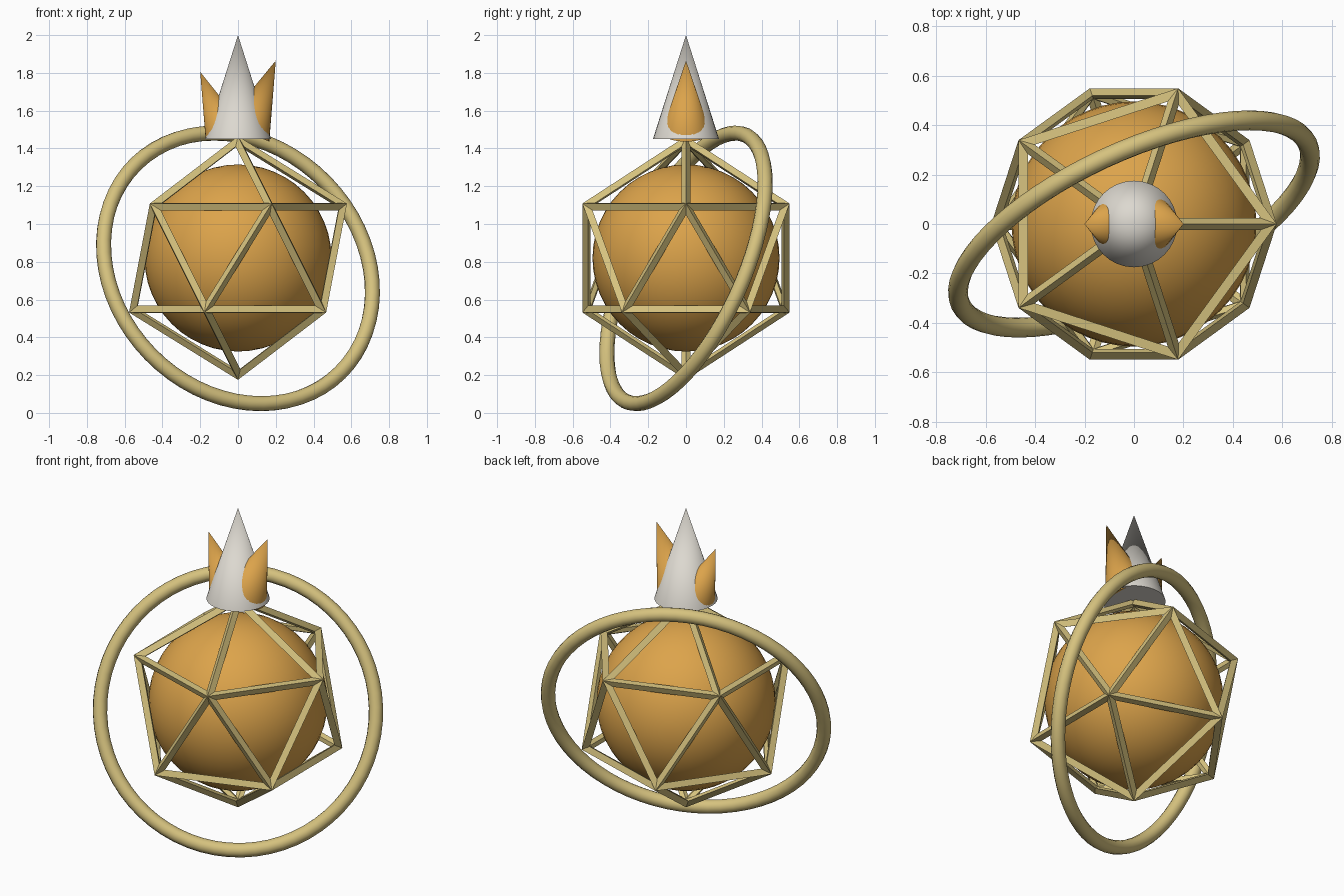
import bpy, math
from mathutils import Vector

if "Cube" in bpy.data.objects:
    bpy.data.objects.remove(bpy.data.objects["Cube"])


def material(name, rgb):
    m = bpy.data.materials.new(name)
    m.diffuse_color = (*rgb, 1.0)
    m.use_nodes = True
    m.node_tree.nodes["Principled BSDF"].inputs["Base Color"].default_value = m.diffuse_color
    return m


ORANGE = material("amber_orange", (0.72, 0.37, 0.07))
BRASS = material("pale_brass", (0.67, 0.54, 0.21))
WHITE = material("warm_white", (0.72, 0.69, 0.63))


def finish(name, mat, smooth=True):
    ob = bpy.context.object
    ob.name = name
    ob.data.materials.append(mat)
    if smooth:
        bpy.ops.object.shade_smooth_by_angle(angle=math.radians(40))
    return ob


def cone(name, mat, base, tip, radius):
    """Cone from the centre of its base to its tip."""
    base, tip = Vector(base), Vector(tip)
    axis = tip - base
    bpy.ops.mesh.primitive_cone_add(
        vertices=32, radius1=radius, radius2=0, depth=axis.length,
        location=(base + tip) / 2,
        rotation=axis.to_track_quat('Z', 'Y').to_euler())
    return finish(name, mat)


# Core ball
bpy.ops.mesh.primitive_uv_sphere_add(segments=48, ring_count=24, radius=0.495,
                                     location=(0, 0, 0.82))
finish("core_ball", ORANGE)

# Twenty-sided open cage of diamond-section bars
bpy.ops.mesh.primitive_ico_sphere_add(subdivisions=1, radius=0.62,
                                      location=(0, 0, 0.82))
cage = finish("cage", BRASS, smooth=False)
wire = cage.modifiers.new("bars", 'WIREFRAME')
wire.thickness = 0.05
wire.use_even_offset = True

# Tilted orbit ring
normal = Vector((0.39, -0.84, 0.376))
bpy.ops.mesh.primitive_torus_add(
    major_radius=0.773, minor_radius=0.04, major_segments=64, minor_segments=12,
    location=(0, 0, 0.765),
    rotation=normal.to_track_quat('Z', 'Y').to_euler())
finish("orbit_ring", BRASS)

# Tall hat with two side spikes leaning outward
cone("hat", WHITE, (0, 0, 1.45), (0, 0, 2.0), 0.175)
cone("right_spike", ORANGE, (0.046, 0, 1.485), (0.20, 0, 1.865), 0.129)
cone("left_spike", ORANGE, (-0.075, 0, 1.49), (-0.20, 0, 1.805), 0.104)
